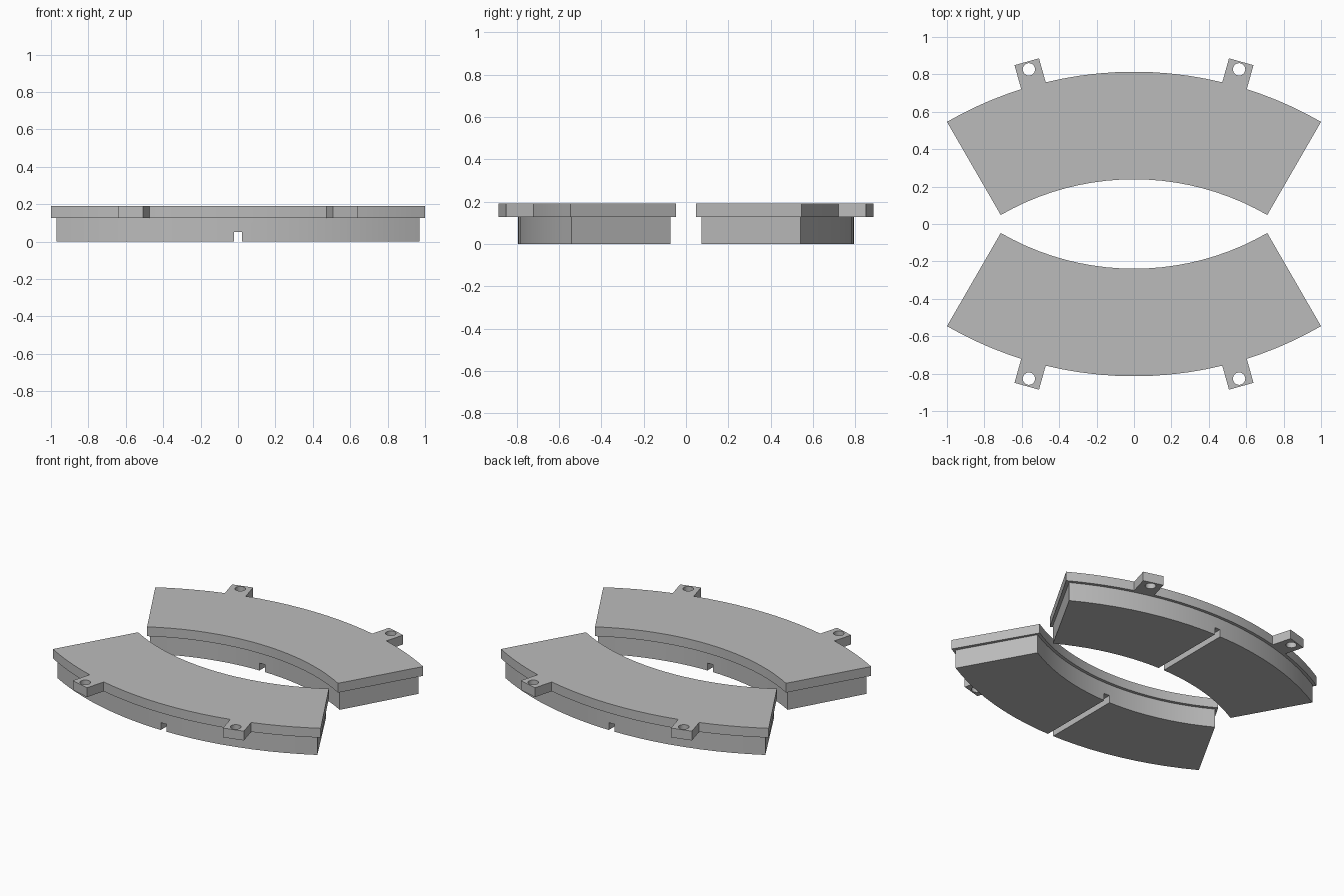
import bpy, bmesh
from math import sin, cos, pi, radians, sqrt

if "Cube" in bpy.data.objects:
    bpy.data.objects.remove(bpy.data.objects["Cube"])

ARC_CENTRE = -1.186     # y of the arc centre for the back pad
PLATE_Z, TOP_Z = 0.127, 0.19
TAB_ANGLE, TAB_HALF, TAB_TIP = radians(15.6), 0.068, 2.132
HOLE_RADIUS, HOLE_DIST = 0.033, 2.09

grey = bpy.data.materials.new("grey metal")
grey.use_nodes = True
colour = (0.5, 0.5, 0.5, 1)
grey.diffuse_color = colour
grey.node_tree.nodes["Principled BSDF"].inputs["Base Color"].default_value = colour


def polar(radius, angle, side=0):
    """Point at a radius along an angle from +y, shifted sideways."""
    return (radius * sin(angle) + side * cos(angle),
            radius * cos(angle) - side * sin(angle) + ARC_CENTRE)


def arc(radius, start, end, steps):
    return [polar(radius, start + (end - start) * i / steps) for i in range(steps + 1)]


def prism(name, outline, z0, z1):
    """Extrude a flat outline between two heights."""
    bm = bmesh.new()
    base = bm.faces.new([bm.verts.new((x, y, z0)) for x, y in outline])
    new = bmesh.ops.extrude_face_region(bm, geom=[base])["geom"]
    bmesh.ops.translate(bm, vec=(0, 0, z1 - z0),
                        verts=[v for v in new if isinstance(v, bmesh.types.BMVert)])
    bmesh.ops.recalc_face_normals(bm, faces=bm.faces)
    mesh = bpy.data.meshes.new(name)
    bm.to_mesh(mesh)
    bm.free()
    mesh.materials.append(grey)
    obj = bpy.data.objects.new(name, mesh)
    bpy.context.collection.objects.link(obj)
    return obj


def activate(obj):
    bpy.ops.object.select_all(action="DESELECT")
    obj.select_set(True)
    bpy.context.view_layer.objects.active = obj


def cut(obj, cutter):
    """Subtract a cutter and discard it."""
    mod = obj.modifiers.new("cut", "BOOLEAN")
    mod.operation, mod.solver, mod.object = "DIFFERENCE", "EXACT", cutter
    activate(obj)
    bpy.ops.object.modifier_apply(modifier=mod.name)
    bpy.data.objects.remove(cutter)


# Backing plate outline with two square mounting tabs on the outer arc
R_OUT, R_IN, HALF = 2.0, 1.425, radians(30)
root = sqrt(R_OUT ** 2 - TAB_HALF ** 2)
spread = TAB_HALF / R_OUT


def tab(angle):
    return [polar(root, angle, -TAB_HALF), polar(TAB_TIP, angle, -TAB_HALF),
            polar(TAB_TIP, angle, TAB_HALF), polar(root, angle, TAB_HALF)]


outline = (arc(R_OUT, -HALF, -TAB_ANGLE - spread, 5)[:-1] + tab(-TAB_ANGLE)
           + arc(R_OUT, -TAB_ANGLE + spread, TAB_ANGLE - spread, 10)[1:-1] + tab(TAB_ANGLE)
           + arc(R_OUT, TAB_ANGLE + spread, HALF, 5)[1:]
           + arc(R_IN, HALF, -HALF, 20))
plate = prism("back_backing_plate", outline, PLATE_Z, TOP_Z)

# Bolt holes through the tabs
for angle in (-TAB_ANGLE, TAB_ANGLE):
    cx, cy = polar(HOLE_DIST, angle)
    ring = [(cx + HOLE_RADIUS * cos(2 * pi * i / 24), cy + HOLE_RADIUS * sin(2 * pi * i / 24))
            for i in range(24)]
    cut(plate, prism("hole_cutter", ring, 0, 1))

# Friction block, inset below the plate, with a central groove underneath
inset = radians(29.35)
block = prism("back_friction_block",
              arc(1.98, -inset, inset, 20) + arc(1.445, inset, -inset, 20), 0, PLATE_Z)
g = 0.021
cut(block, prism("groove_cutter", [(-g, 0), (g, 0), (g, 1), (-g, 1)], -0.1, 0.05))

# Shade, then repeat the pad turned half way round for the front
for part in (plate, block):
    activate(part)
    bpy.ops.object.shade_smooth_by_angle(angle=radians(25))
    twin = part.copy()
    twin.data = part.data.copy()
    twin.name = part.name.replace("back_", "front_", 1)
    twin.rotation_euler.z = pi
    bpy.context.collection.objects.link(twin)
